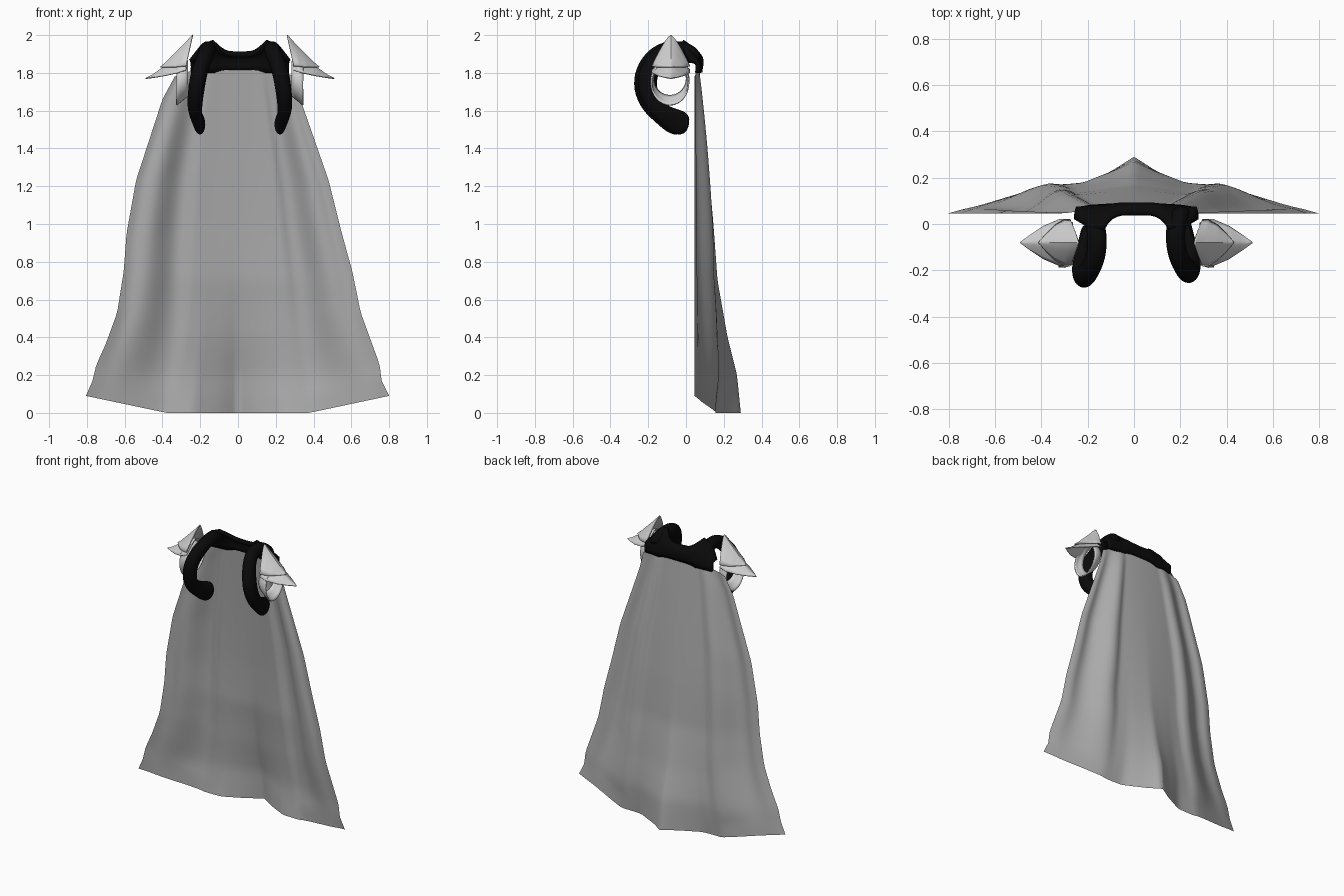
import bpy, math
from mathutils import Vector

cube = bpy.data.objects.get("Cube")
if cube:
    bpy.data.objects.remove(cube, do_unlink=True)

CENTRE = 0.01


def material(name, value):
    m = bpy.data.materials.new(name)
    m.use_nodes = True
    m.diffuse_color = (value, value, value, 1)
    m.node_tree.nodes["Principled BSDF"].inputs["Base Color"].default_value = (value, value, value, 1)
    return m


CLOTH = material("grey cloth", 0.42)
STEEL = material("pale steel", 0.64)
FUR = material("black fur", 0.003)


def interp(table, t):
    """Linear lookup: rows are (key, values...), keys ascending."""
    if t <= table[0][0]:
        return table[0][1:]
    for a, b in zip(table, table[1:]):
        if t <= b[0]:
            k = (t - a[0]) / (b[0] - a[0])
            return tuple(p + (q - p) * k for p, q in zip(a[1:], b[1:]))
    return table[-1][1:]


def sheet(name, mat, nu, nv, fn, wrap=False, caps=False, thick=0.0, subsurf=0, angle=50):
    """Surface from fn(u, v), u and v in 0..1; wrap closes it along u."""
    cols = nu if wrap else nu + 1
    verts = [fn(i / nu, j / nv) for j in range(nv + 1) for i in range(cols)]
    faces = []
    for j in range(nv):
        for i in range(nu):
            k = (i + 1) % cols
            faces.append((j * cols + i, j * cols + k, (j + 1) * cols + k, (j + 1) * cols + i))
    if caps:
        faces.append(tuple(reversed(range(cols))))
        faces.append(tuple(nv * cols + i for i in range(cols)))
    mesh = bpy.data.meshes.new(name)
    mesh.from_pydata(verts, [], faces)
    mesh.materials.append(mat)
    obj = bpy.data.objects.new(name, mesh)
    bpy.context.collection.objects.link(obj)
    if thick:
        mod = obj.modifiers.new("thickness", 'SOLIDIFY')
        mod.thickness = thick
        mod.offset = 0
    if subsurf:
        mod = obj.modifiers.new("smooth", 'SUBSURF')
        mod.levels = mod.render_levels = subsurf
    bpy.ops.object.select_all(action='DESELECT')
    obj.select_set(True)
    bpy.context.view_layer.objects.active = obj
    bpy.ops.object.shade_smooth_by_angle(angle=math.radians(angle))
    return obj


# Cape: edge outline (height, right edge, left edge) and depth of the centre line
OUTLINE = [(0.09, 0.805, 0.80), (0.17, 0.77, 0.76), (0.255, 0.75, 0.75), (0.365, 0.70, 0.71),
           (0.53, 0.64, 0.65), (0.75, 0.605, 0.605), (0.95, 0.59, 0.55), (1.23, 0.54, 0.48),
           (1.46, 0.465, 0.40), (1.66, 0.40, 0.33), (1.78, 0.335, 0.30)]
SPINE = [(0, 0.29), (0.2, 0.27), (0.4, 0.22), (0.7, 0.167), (1.0, 0.145), (1.4, 0.11), (1.83, 0.07)]
HEM = [(0, 1.0), (0.12, 0.75), (0.3, 0.46), (0.5, 0.44), (0.75, 0.24), (1, 0)]


def cape(s, v):
    u = s * 2 - 1
    a = abs(u)
    edge_z = 1.78 + (0.09 - 1.78) * v
    right, left = interp(OUTLINE, edge_z)
    x = u * (right if u < 0 else left)
    top = 1.83 - 0.05 * a ** 3
    bottom = 0.09 * max(0, (a - 0.47) / 0.53)
    z = top + (bottom - top) * v
    spine = interp(SPINE, z)[0]
    shape = (1 - a * a) * (1 - v ** 3) + interp(HEM, a)[0] * v ** 3
    y = 0.045 + (spine - 0.045) * shape
    # Two long folds on each side
    if 0.42 < a < 0.92:
        fade = 0.15 + 0.85 * math.sin(math.pi * min(v * 1.05, 1)) ** 0.7
        y += 0.028 * fade * math.sin((a - 0.42) * math.tau / 0.5)
    return x, y, z


sheet("cape", CLOTH, 56, 44, cape, angle=80)

# Fur collar across the back: (distance from centre, y top, z top, y bottom, z bottom)
COLLAR = [(0, 0.04, 1.90, 0.075, 1.815), (0.07, 0.04, 1.905, 0.075, 1.815),
          (0.11, 0.02, 1.93, 0.075, 1.81), (0.14, -0.02, 1.965, 0.075, 1.80),
          (0.20, -0.02, 1.94, 0.07, 1.80), (0.26, 0.02, 1.86, 0.06, 1.80)]


def collar(s, v):
    x = (s * 2 - 1) * 0.26
    yt, zt, yb, zb = interp(COLLAR, abs(x))
    bulge = 0.02 * math.sin(math.pi * v)
    return CENTRE + x, yt + (yb - yt) * v + bulge, zt + (zb - zt) * v + bulge


sheet("fur_collar", FUR, 26, 6, collar, thick=0.025)

# Fur strap path: x, y, z, half width, half depth
STRAP = [(0.20, 0.05, 1.86, 0.045, 0.04), (0.175, 0.0, 1.92, 0.045, 0.045),
         (0.165, -0.08, 1.935, 0.042, 0.045), (0.18, -0.16, 1.895, 0.045, 0.05),
         (0.215, -0.215, 1.81, 0.047, 0.055), (0.23, -0.225, 1.72, 0.045, 0.055),
         (0.24, -0.19, 1.63, 0.042, 0.05), (0.235, -0.13, 1.58, 0.035, 0.05),
         (0.22, -0.07, 1.545, 0.03, 0.068), (0.21, -0.025, 1.525, 0.032, 0.065),
         (0.21, 0.0, 1.52, 0.02, 0.03)]


def strap(side):
    n = len(STRAP) - 1
    pts = [Vector(p[:3]) for p in STRAP]

    def fn(u, v):
        i = round(v * n)
        tangent = pts[min(i + 1, n)] - pts[max(i - 1, 0)]
        normal = tangent.cross(Vector((1, 0, 0))).normalized()
        ang = u * math.tau
        p = pts[i] + Vector((STRAP[i][3] * math.cos(ang), 0, 0)) + normal * STRAP[i][4] * math.sin(ang)
        shift = 0.015 if side > 0 else -0.005
        return CENTRE + side * p.x, p.y + shift, p.z
    return fn


# Shoulder plates: (position, ridge x, ridge z, edge x, edge z, half width)
UPPER = [(0, 0.25, 2.0, 0.285, 1.835, 0.10), (0.3, 0.29, 1.955, 0.31, 1.835, 0.098),
         (0.6, 0.345, 1.90, 0.35, 1.83, 0.075), (0.85, 0.39, 1.855, 0.39, 1.83, 0.035),
         (1, 0.42, 1.83, 0.42, 1.83, 0.001)]
LOWER = [(0, 0.28, 1.90, 0.285, 1.815, 0.10), (0.3, 0.34, 1.865, 0.33, 1.80, 0.10),
         (0.6, 0.41, 1.825, 0.40, 1.785, 0.07), (0.85, 0.46, 1.79, 0.46, 1.775, 0.03),
         (1, 0.50, 1.77, 0.50, 1.77, 0.001)]


def plate(side, table):
    def fn(u, v):
        t = u * 2 - 1
        rx, rz, ex, ez, w = interp(table, v)
        k = abs(t) ** 1.3
        return CENTRE + side * (rx + (ex - rx) * k), -0.08 + t * w, rz + (ez - rz) * k
    return fn


# Arm ring: tilted band, rims as (position, x, centre z, y radius, z radius)
RING = [(0, 0.275, 1.77, 0.088, 0.09), (0.5, 0.31, 1.76, 0.10, 0.108), (1, 0.335, 1.745, 0.098, 0.115)]


def arm_ring(side):
    def fn(u, v):
        x, cz, ry, rz = interp(RING, v)
        a = u * math.tau
        return CENTRE + side * x, -0.085 + ry * math.cos(a), cz + rz * math.sin(a)
    return fn


for side, label in ((1, "left"), (-1, "right")):
    sheet(label + "_fur_strap", FUR, 12, len(STRAP) - 1, strap(side), wrap=True, caps=True, subsurf=2)
    sheet(label + "_upper_shoulder_plate", STEEL, 12, 20, plate(side, UPPER), thick=0.006, angle=35)
    sheet(label + "_lower_shoulder_plate", STEEL, 12, 20, plate(side, LOWER), thick=0.006, angle=35)
    sheet(label + "_arm_ring", STEEL, 32, 4, arm_ring(side), wrap=True, thick=0.008)
